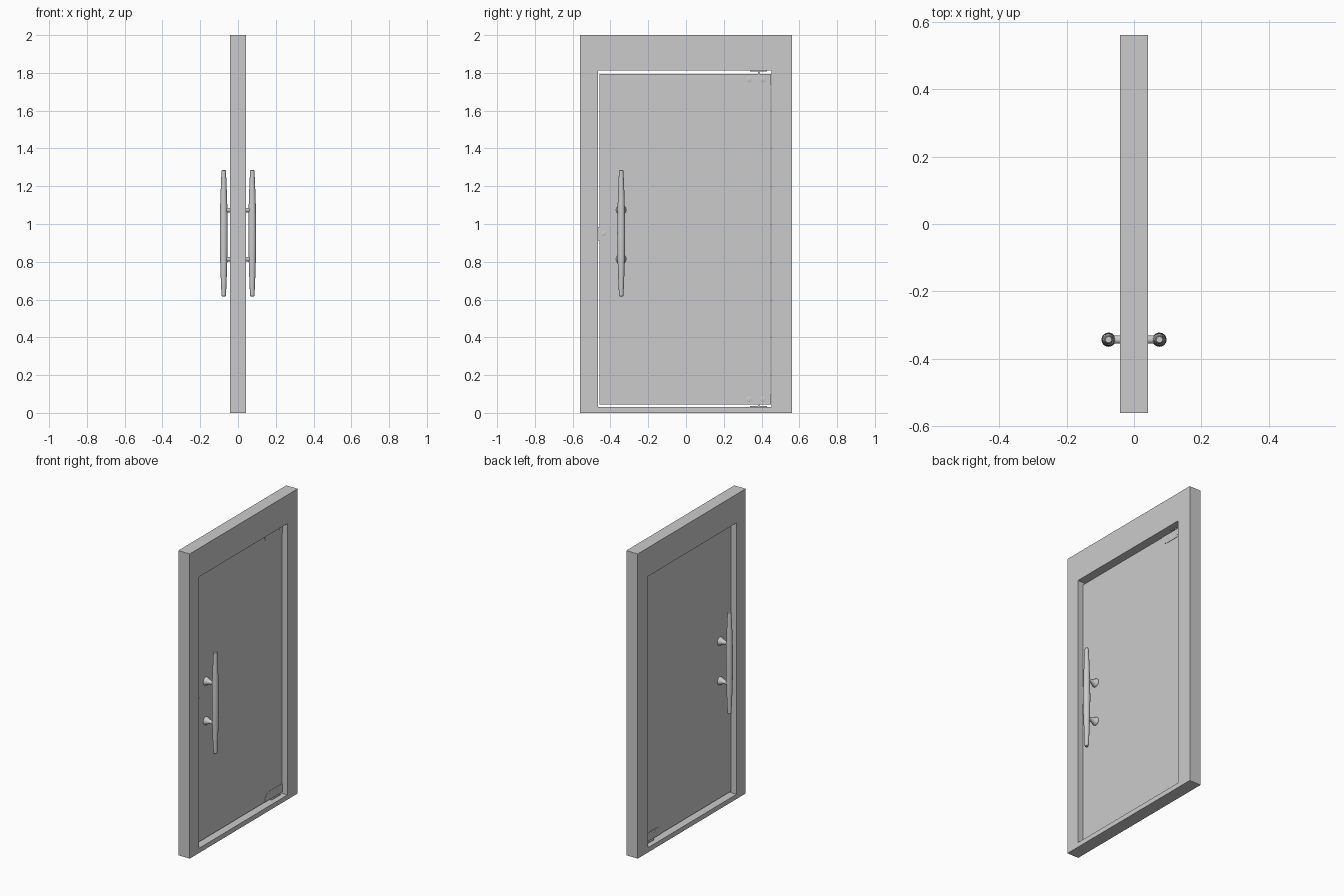
import bpy, bmesh, math
from mathutils import Matrix

if "Cube" in bpy.data.objects:
    bpy.data.objects.remove(bpy.data.objects["Cube"])


def finish(name, bm, smooth=False):
    bmesh.ops.recalc_face_normals(bm, faces=bm.faces[:])
    mesh = bpy.data.meshes.new(name)
    bm.to_mesh(mesh)
    bm.free()
    ob = bpy.data.objects.new(name, mesh)
    bpy.context.collection.objects.link(ob)
    if smooth:
        bpy.ops.object.select_all(action='DESELECT')
        ob.select_set(True)
        bpy.context.view_layer.objects.active = ob
        bpy.ops.object.shade_smooth_by_angle(angle=math.radians(35))
    return ob


def slab(name, pts, half):
    """Extrude a (y, z) outline symmetrically along x."""
    bm = bmesh.new()
    a = [bm.verts.new((-half, y, z)) for y, z in pts]
    b = [bm.verts.new((half, y, z)) for y, z in pts]
    bm.faces.new(a)
    bm.faces.new(b)
    n = len(pts)
    for i in range(n):
        j = (i + 1) % n
        bm.faces.new((a[i], a[j], b[j], b[i]))
    return finish(name, bm)


def rect(y0, y1, z0, z1):
    return [(y0, z0), (y1, z0), (y1, z1), (y0, z1)]


def lathe(name, profile, matrix, sides=28):
    """Spin (radius, height) pairs around local z, capped at both ends."""
    bm = bmesh.new()
    rings = [[bm.verts.new((r * math.cos(t), r * math.sin(t), h))
              for t in (2 * math.pi * k / sides for k in range(sides))]
             for r, h in profile]
    for a, b in zip(rings, rings[1:]):
        for k in range(sides):
            j = (k + 1) % sides
            bm.faces.new((a[k], a[j], b[j], b[k]))
    bm.faces.new(rings[0])
    bm.faces.new(rings[-1])
    bm.transform(matrix)
    return finish(name, bm, True)


def along_x(y, z, sign=1):
    return Matrix.Translation((0, y, z)) @ Matrix.Rotation(sign * math.pi / 2, 4, 'Y')


# Door frame: one rectangular ring
bm = bmesh.new()
loops = [[bm.verts.new((x, y, z)) for y, z in pts]
         for x in (-0.0415, 0.0415)
         for pts in (rect(-0.56, 0.56, 0, 2), rect(-0.465, 0.453, 0.031, 1.812))]
o0, i0, o1, i1 = loops
for a, b in ((o0, i0), (i0, i1), (i1, o1), (o1, o0)):
    for k in range(4):
        j = (k + 1) % 4
        bm.faces.new((a[k], a[j], b[j], b[k]))
finish("door_frame", bm)

# Glass leaf
G = 0.006
slab("glass_panel", rect(-0.458, 0.447, 0.044, 1.793), G)

# Corner patch hinges with a rounded inner corner, screws and pivots
arc = [(0.315 - 0.05 * math.cos(t), 0.056 * math.sin(t))
       for t in (math.pi / 2 * k / 8 for k in range(9))]
outline = [(0.449, 0)] + arc + [(0.449, 0.056)]
for label, base, d, edge in (("top", 1.793, -1, 1.812), ("bottom", 0.044, 1, 0.031)):
    slab(label + "_hinge_patch", [(y, base + d * h) for y, h in outline], G + 0.002)
    for n, y in enumerate((0.333, 0.407)):
        lathe(f"{label}_hinge_screw_{n + 1}",
              [(0.012, -0.0095), (0.015, -0.0085), (0.015, 0.0085), (0.012, 0.0095)],
              along_x(y, base + d * 0.028), 20)
    slab(label + "_pivot_plate", rect(0.34, 0.43, *sorted((edge, edge + d * 0.005))), 0.007)
    z0, z1 = sorted((edge, base))
    lathe(label + "_pivot_pin", [(0.005, z0), (0.005, z1)],
          Matrix.Translation((0, 0.385, 0)), 16)

# Lock plate, bolt and cylinder
slab("lock_plate", rect(-0.458, -0.411, 0.906, 0.99), G + 0.002)
slab("lock_bolt", rect(-0.467, -0.44, 0.912, 0.984), 0.005)
lathe("lock_cylinder", [(0.011, -0.0095), (0.013, -0.0085), (0.013, 0.0085), (0.011, 0.0095)],
      along_x(-0.437, 0.949), 20)

# Tapered pull handles on both faces, each on two flared standoffs
HX, HY, Z0, Z1 = 0.0755, -0.343, 0.617, 1.285
bar = []
for k in range(17):
    u = -1 + k / 8
    bar.append((0.021 - 0.0095 * abs(u) ** 1.8, (Z0 + Z1) / 2 + u * ((Z1 - Z0) / 2 - 0.003)))
bar = [(0.009, Z0)] + bar + [(0.009, Z1)]
standoff = [(0.026, G - 0.002), (0.027, 0.009), (0.025, 0.014), (0.02, 0.022),
            (0.015, 0.032), (0.012, 0.042), (0.012, 0.07)]
for side, s in (("outer", 1), ("inner", -1)):
    lathe(side + "_handle_bar", bar, Matrix.Translation((s * HX, HY, 0)))
    for n, z in enumerate((0.814, 1.074)):
        lathe(f"{side}_handle_standoff_{n + 1}", standoff, along_x(HY, z, s))
